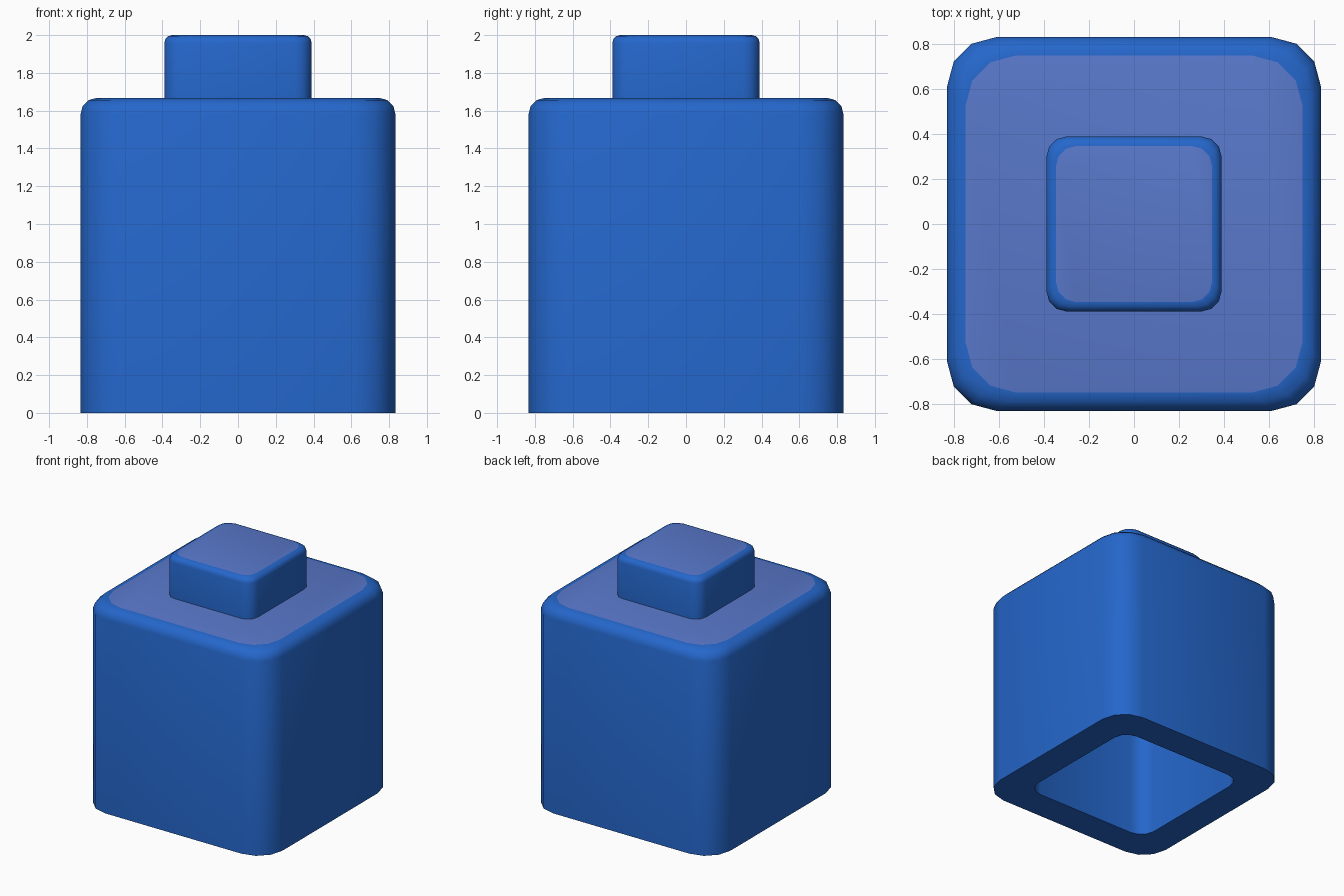
import bpy
import bmesh
from math import sin, cos, pi, radians

if "Cube" in bpy.data.objects:
    bpy.data.objects.remove(bpy.data.objects["Cube"], do_unlink=True)


def make_material(name, colour):
    mat = bpy.data.materials.new(name)
    mat.use_nodes = True
    mat.diffuse_color = colour
    mat.node_tree.nodes["Principled BSDF"].inputs["Base Color"].default_value = colour
    return mat


BLUE = make_material("blue", (0.018, 0.135, 0.60, 1))
PALE_BLUE = make_material("pale blue", (0.10, 0.19, 0.60, 1))
CORNER_STEPS = 3


def rounded_square(bm, half, radius, z):
    """Ring of vertices with four rounded corners."""
    ring = []
    for quarter in range(4):
        mid = pi / 4 + quarter * pi / 2
        cx = (half - radius) * (1 if cos(mid) > 0 else -1)
        cy = (half - radius) * (1 if sin(mid) > 0 else -1)
        for i in range(CORNER_STEPS + 1):
            a = (quarter + i / CORNER_STEPS) * pi / 2
            ring.append(bm.verts.new((cx + radius * cos(a), cy + radius * sin(a), z)))
    return ring


def fillet(half, radius, top, size):
    """Levels that round a side wall over into a flat top."""
    angles = [i / CORNER_STEPS * pi / 2 for i in range(CORNER_STEPS + 1)]
    return [(half - size * (1 - cos(a)), radius, top - size * (1 - sin(a))) for a in angles]


def stack(name, levels):
    """Skin a stack of rounded squares, cap both ends, colour the top."""
    bm = bmesh.new()
    rings = [rounded_square(bm, *level) for level in levels]
    for low, high in zip(rings, rings[1:]):
        n = len(low)
        for i in range(n):
            j = (i + 1) % n
            bm.faces.new((low[i], low[j], high[j], high[i]))
    bm.faces.new(rings[0][::-1])
    bm.faces.new(rings[-1]).material_index = 1
    bmesh.ops.recalc_face_normals(bm, faces=bm.faces)
    mesh = bpy.data.meshes.new(name)
    bm.to_mesh(mesh)
    bm.free()
    mesh.materials.append(BLUE)
    mesh.materials.append(PALE_BLUE)
    obj = bpy.data.objects.new(name, mesh)
    bpy.context.collection.objects.link(obj)
    bpy.ops.object.select_all(action="DESELECT")
    obj.select_set(True)
    bpy.context.view_layer.objects.active = obj
    bpy.ops.object.shade_smooth_by_angle(angle=radians(40))
    return obj


# Hollow block: cavity roof, cavity rim, outer foot, then up to the rounded top
cavity = [(0.58, 0.125, 1.42), (0.58, 0.125, 0)]
stack("block_body", cavity + [(0.833, 0.22, 0)] + fillet(0.833, 0.22, 1.667, 0.083))

# Square stud on top
stack("top_stud", [(0.39, 0.09, 1.65)] + fillet(0.39, 0.09, 2.0, 0.042))
